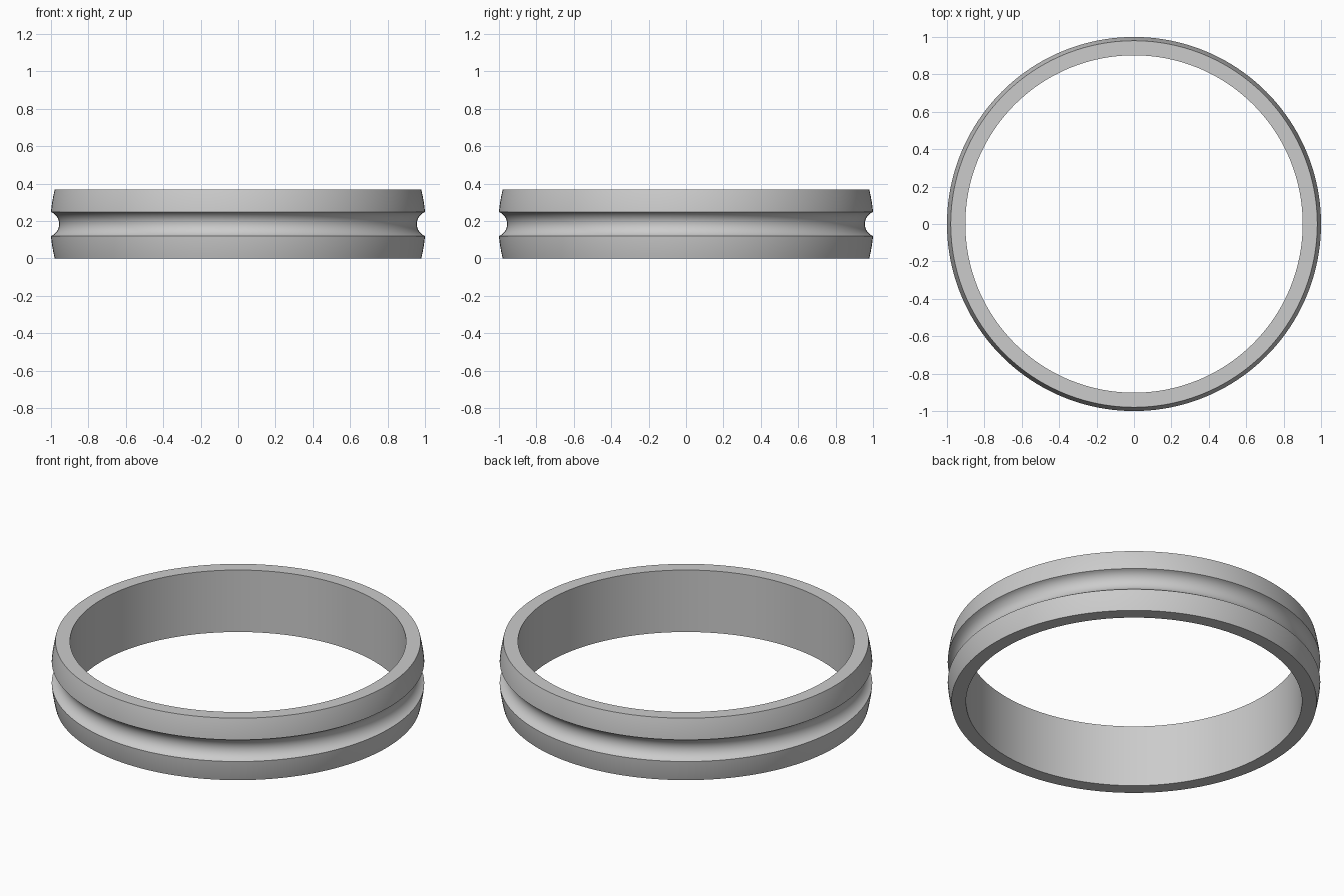
import bpy, bmesh, math

if "Cube" in bpy.data.objects:
    bpy.data.objects.remove(bpy.data.objects["Cube"])

HEIGHT, MID = 0.367, 0.1835
INNER, EDGE, OUTER = 0.902, 0.98, 1.0
GROOVE_HALF, GROOVE_DEPTH = 0.064, 0.044
SEGMENTS = 160

# Gently crowned outer face, interrupted by a round groove
bow = (MID**2 - GROOVE_HALF**2) / (OUTER - EDGE)
groove_r = (GROOVE_HALF**2 + GROOVE_DEPTH**2) / (2 * GROOVE_DEPTH)
groove_c = OUTER - GROOVE_DEPTH + groove_r
half_angle = math.atan2(GROOVE_HALF, groove_c - OUTER)


def crown(t):
    dz = MID + (GROOVE_HALF - MID) * t
    return OUTER - (dz**2 - GROOVE_HALF**2) / bow, dz


lower = [(r, MID - dz) for r, dz in (crown(i / 8) for i in range(9))]
groove = []
for i in range(1, 16):
    a = half_angle * (i / 8 - 1)
    groove.append((groove_c - groove_r * math.cos(a), MID + groove_r * math.sin(a)))
upper = [(r, HEIGHT - z) for r, z in reversed(lower)]
profile = [(INNER, 0)] + lower + groove + upper + [(INNER, HEIGHT)]

# Revolve the closed profile into the ring
bm = bmesh.new()
verts = [bm.verts.new((r, 0, z)) for r, z in profile]
edges = [bm.edges.new((verts[i - 1], v)) for i, v in enumerate(verts)]
bmesh.ops.spin(bm, geom=verts + edges, cent=(0, 0, 0), axis=(0, 0, 1),
               angle=math.tau, steps=SEGMENTS, use_merge=True)
bmesh.ops.remove_doubles(bm, verts=bm.verts, dist=1e-5)
bmesh.ops.recalc_face_normals(bm, faces=bm.faces)

mesh = bpy.data.meshes.new("grooved_ring")
bm.to_mesh(mesh)
bm.free()
ring = bpy.data.objects.new("grooved_ring", mesh)
bpy.context.collection.objects.link(ring)
bpy.context.view_layer.objects.active = ring
ring.select_set(True)
bpy.ops.object.shade_smooth_by_angle(angle=math.radians(30))
